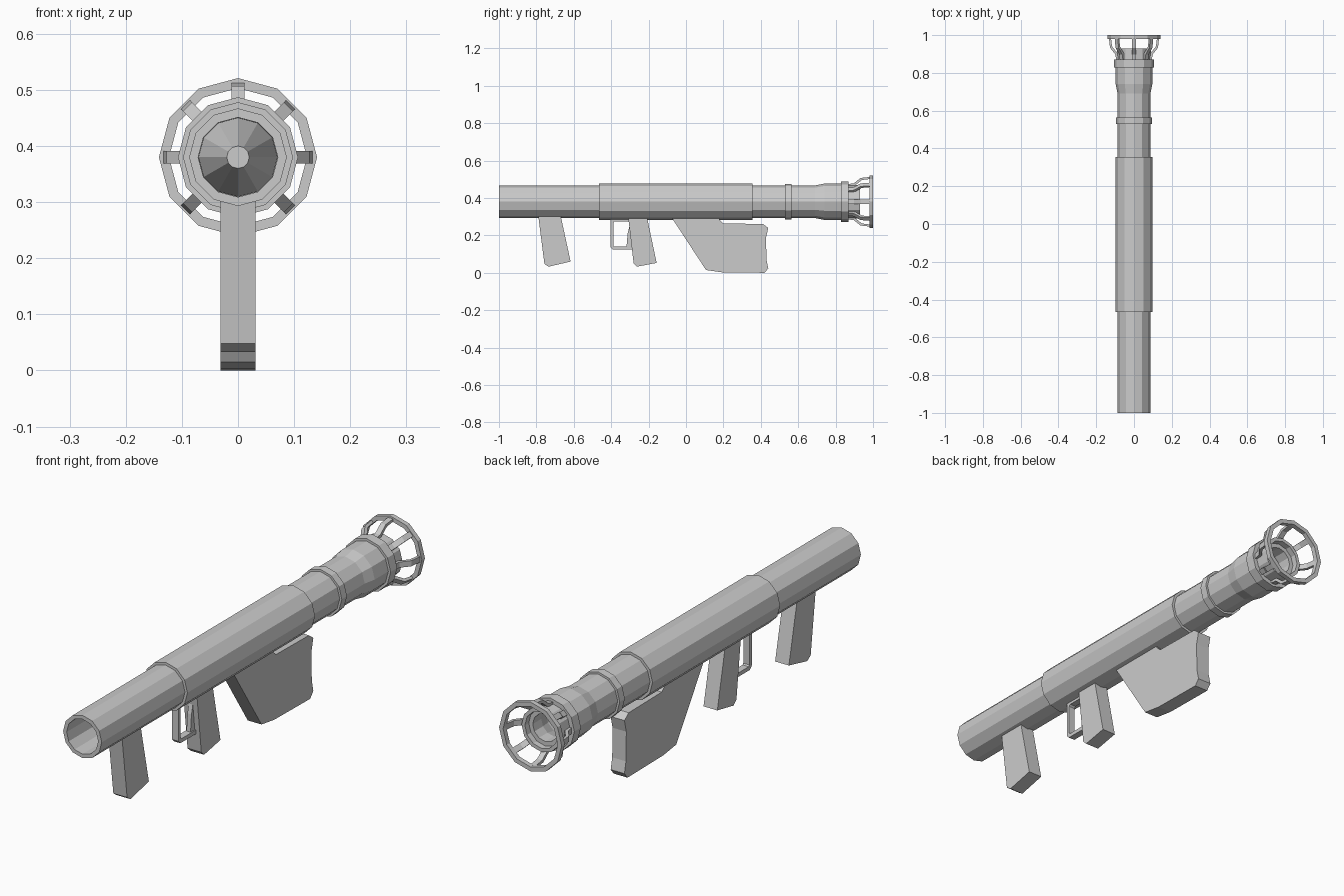
import bpy, bmesh, math
from mathutils import Matrix

if "Cube" in bpy.data.objects:
    bpy.data.objects.remove(bpy.data.objects["Cube"])

AXIS_Z = 0.38
SIDES = 12


def finish(name, bm):
    bmesh.ops.recalc_face_normals(bm, faces=bm.faces)
    mesh = bpy.data.meshes.new(name)
    bm.to_mesh(mesh)
    bm.free()
    obj = bpy.data.objects.new(name, mesh)
    bpy.context.collection.objects.link(obj)
    return obj


def lathe(name, profile):
    """Closed (y, radius) profile turned around the tube axis."""
    bm = bmesh.new()
    rings = []
    for i in range(SIDES):
        a = 2 * math.pi * i / SIDES
        rings.append([bm.verts.new((r * math.sin(a), y, AXIS_Z + r * math.cos(a)))
                      for y, r in profile])
    n = len(profile)
    for i in range(SIDES):
        a, b = rings[i], rings[(i + 1) % SIDES]
        for j in range(n):
            k = (j + 1) % n
            bm.faces.new((a[j], a[k], b[k], b[j]))
    bmesh.ops.remove_doubles(bm, verts=bm.verts, dist=1e-5)
    return finish(name, bm)


def band(name, y0, y1, r0, r1):
    return lathe(name, [(y0, r0), (y0, r1), (y1, r1), (y1, r0)])


def prism(name, pts, half, angle=None):
    """(y, z) outline extruded across x; with an angle, z is a radius about the axis."""
    bm = bmesh.new()
    face = bm.faces.new([bm.verts.new((-half, y, z)) for y, z in pts])
    ext = bmesh.ops.extrude_face_region(bm, geom=[face])
    moved = [v for v in ext["geom"] if isinstance(v, bmesh.types.BMVert)]
    bmesh.ops.translate(bm, verts=moved, vec=(2 * half, 0, 0))
    if angle is not None:
        m = Matrix.Translation((0, 0, AXIS_Z)) @ Matrix.Rotation(angle, 4, 'Y')
        bmesh.ops.transform(bm, matrix=m, verts=bm.verts)
    return finish(name, bm)


# Hollow launch tube with flared, stepped rear end
lathe("launch_tube", [
    (-1, 0.071), (-1, 0.087), (0.69, 0.087), (0.74, 0.097), (0.86, 0.097),
    (0.86, 0.089), (0.93, 0.089), (0.93, 0.074), (0.905, 0.074),
    (0.905, 0.056), (0.85, 0.056), (0.80, 0.071)])

# Outer sleeve and clamp bands
band("sleeve", -0.465, 0.355, 0.08, 0.098)
band("clamp_band", 0.53, 0.563, 0.08, 0.096)
band("rear_collar", 0.828, 0.87, 0.085, 0.107)

# Rocket resting inside the tube, nose toward the front
lathe("rocket", [(0.15, 0), (0.15, 0.02), (0.32, 0.0705), (0.55, 0.0705),
                 (0.62, 0.03), (0.78, 0.03), (0.78, 0)])

# Rear guard cage: ring and eight bent struts
band("cage_ring", 0.98, 1.0, 0.123, 0.141)
strut = [(0.86, 0.082), (0.905, 0.088), (0.94, 0.116), (0.985, 0.122),
         (0.985, 0.133), (0.933, 0.127), (0.898, 0.099), (0.86, 0.093)]
for i in range(8):
    prism(f"cage_strut_{i + 1}", strut, 0.0115, i * math.pi / 4)

# Hand grips
prism("front_grip", [(-0.79, 0.305), (-0.67, 0.305), (-0.617, 0.06),
                     (-0.735, 0.033), (-0.757, 0.048)], 0.031)
prism("trigger_grip", [(-0.31, 0.305), (-0.21, 0.305), (-0.157, 0.053),
                       (-0.262, 0.033), (-0.28, 0.05)], 0.031)

# Trigger guard and trigger
prism("trigger_guard", [
    (-0.403, 0.295), (-0.403, 0.137), (-0.39, 0.124), (-0.27, 0.124),
    (-0.27, 0.14), (-0.383, 0.14), (-0.388, 0.145), (-0.388, 0.268),
    (-0.382, 0.275), (-0.29, 0.275), (-0.29, 0.295)], 0.014)
prism("trigger", [(-0.295, 0.28), (-0.312, 0.21), (-0.318, 0.14),
                  (-0.28, 0.14), (-0.28, 0.28)], 0.009)

# Shoulder stock with concave butt
prism("shoulder_stock", [
    (-0.083, 0.305), (0.107, 0.015), (0.19, 0.003), (0.42, 0.0), (0.44, 0.024),
    (0.43, 0.07), (0.428, 0.19), (0.44, 0.24), (0.412, 0.261),
    (0.20, 0.264), (0.178, 0.285), (0.178, 0.305)], 0.031)
